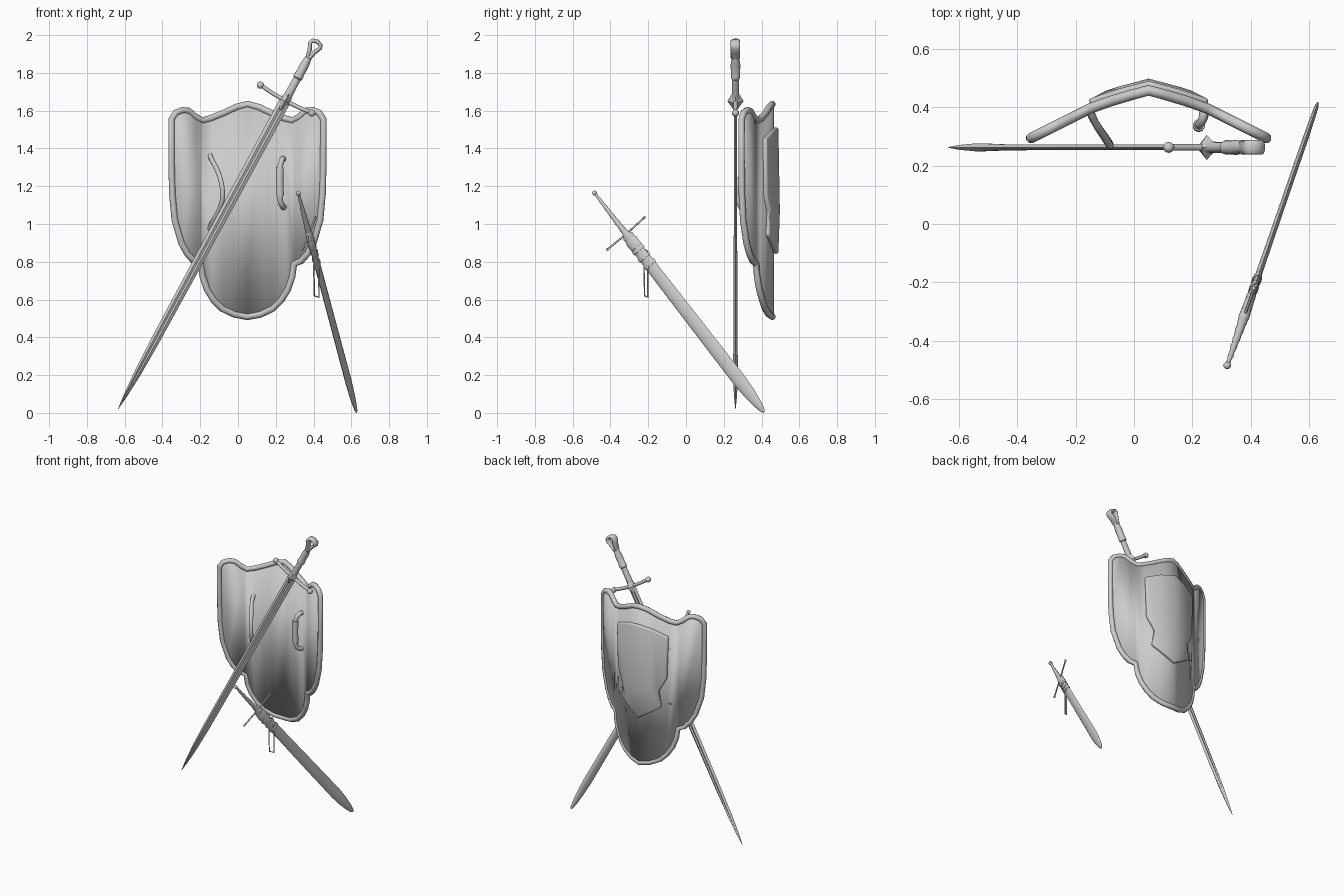
import bpy, bmesh, math
from mathutils import Matrix, Vector

if "Cube" in bpy.data.objects:
    bpy.data.objects.remove(bpy.data.objects["Cube"])

CX = 0.05                                   # shield centre line
BENDS = [(0, .457), (.1, .430), (.19, .400), (.25, .370), (.42, .285)]


def shield_y(x):
    """Depth of the bent shield at a distance from its centre line."""
    d = min(abs(x - CX), .42)
    for (a, ya), (b, yb) in zip(BENDS, BENDS[1:]):
        if d <= b:
            return ya + (yb - ya) * (d - a) / (b - a)
    return BENDS[-1][1]


def mirror(half):
    """Closed outline from a half outline that starts and ends on the centre."""
    return [(CX + d, z) for d, z in half] + [(CX - d, z) for d, z in half[-2:0:-1]]


def finish(ob, angle=35):
    bpy.ops.object.select_all(action='DESELECT')
    ob.select_set(True)
    bpy.context.view_layer.objects.active = ob
    if ob.type == 'CURVE':
        bpy.ops.object.convert(target='MESH')
        ob = bpy.context.object
    bpy.ops.object.shade_smooth_by_angle(angle=math.radians(angle))
    return ob


def add_mesh(name, bm, mat=Matrix()):
    bmesh.ops.recalc_face_normals(bm, faces=bm.faces)
    me = bpy.data.meshes.new(name)
    bm.to_mesh(me)
    bm.free()
    ob = bpy.data.objects.new(name, me)
    bpy.context.collection.objects.link(ob)
    ob.matrix_world = mat
    return ob


def plate(name, outline, shift, thick, bevel, ridge=None):
    """Bent sheet cut from an outline in the xz plane."""
    bm = bmesh.new()
    bm.faces.new([bm.verts.new((x, 0, z)) for x, z in outline])
    cuts = [((CX + s * d, 0, 0), (1, 0, 0)) for d, _ in BENDS[:-1] for s in (1, -1)]
    if ridge:
        cuts.append(((0, 0, ridge), (0, 0, 1)))
    for co, no in cuts:
        bmesh.ops.bisect_plane(bm, geom=bm.verts[:] + bm.edges[:] + bm.faces[:],
                               plane_co=co, plane_no=no, dist=1e-4)
    for v in bm.verts:
        v.co.y = shield_y(v.co.x) + shift
        if ridge and abs(v.co.z - ridge) < .01:
            v.co.y += .008
    ob = add_mesh(name, bm)
    m = ob.modifiers.new("thickness", 'SOLIDIFY')
    m.thickness, m.offset = thick, 0
    if bevel:
        m = ob.modifiers.new("bevel", 'BEVEL')
        m.width, m.segments = bevel, 2
        m.angle_limit = math.radians(50)
    return finish(ob)


def tube(name, pts, r, mat=Matrix(), closed=False, smooth=False, res=3):
    cu = bpy.data.curves.new(name, 'CURVE')
    cu.dimensions = '3D'
    cu.bevel_depth, cu.bevel_resolution, cu.use_fill_caps = r, res, True
    if smooth:
        sp = cu.splines.new('BEZIER')
        sp.bezier_points.add(len(pts) - 1)
        for b, p in zip(sp.bezier_points, pts):
            b.co = p
            b.handle_left_type = b.handle_right_type = 'AUTO'
        sp.resolution_u = 5
    else:
        sp = cu.splines.new('POLY')
        sp.points.add(len(pts) - 1)
        for b, p in zip(sp.points, pts):
            b.co = (*p, 1)
    sp.use_cyclic_u = closed
    ob = bpy.data.objects.new(name, cu)
    bpy.context.collection.objects.link(ob)
    ob.matrix_world = mat
    return finish(ob, 50)


def loft(name, sections, profile, mat, angle=35):
    """Skin a unit profile through (z, half width, half thickness) sections."""
    bm = bmesh.new()
    rings = [[bm.verts.new((x * w, y * t, z)) for x, y in profile] for z, w, t in sections]
    n = len(profile)
    for a, b in zip(rings, rings[1:]):
        for i in range(n):
            bm.faces.new((a[i], a[(i + 1) % n], b[(i + 1) % n], b[i]))
    bm.faces.new(rings[0])
    bm.faces.new(rings[-1])
    return finish(add_mesh(name, bm, mat), angle)


def ball(name, co, r, mat):
    bm = bmesh.new()
    bmesh.ops.create_uvsphere(bm, u_segments=12, v_segments=8, radius=r,
                              matrix=Matrix.Translation(co))
    return finish(add_mesh(name, bm, mat), 50)


def sword_frame(tip, top, side):
    """Local z runs from tip to pommel, local x across the blade."""
    tip = Vector(tip)
    z = (Vector(top) - tip).normalized()
    x = Vector(side)
    x = (x - z * x.dot(z)).normalized()
    y = z.cross(x)
    return Matrix.Translation(tip) @ Matrix((x, y, z)).transposed().to_4x4()


def ngon(n):
    return [(math.cos(2 * math.pi * i / n), math.sin(2 * math.pi * i / n)) for i in range(n)]


ROUND = ngon(12)
DIAMOND = ngon(4)
FULLER = [(1, 0), (.4, 1), (0, .45), (-.4, 1), (-1, 0), (-.4, -1), (0, -.45), (.4, -1)]
LENS = [(1, 0), (.8, .6), (.3, 1), (-.3, 1), (-.8, .6), (-1, 0),
        (-.8, -.6), (-.3, -1), (.3, -1), (.8, -.6)]

# shield body, rim and raised back panel
half = [(0, 1.634), (.06, 1.618), (.13, 1.585), (.2, 1.557), (.24, 1.548), (.275, 1.568),
        (.31, 1.598), (.345, 1.602), (.38, 1.588), (.402, 1.555), (.402, 1.32), (.398, 1.16),
        (.385, 1.02), (.35, .9), (.32, .845), (.285, .805), (.248, .79), (.237, .72),
        (.215, .655), (.18, .598), (.135, .553), (.07, .522), (0, .509)]
outline = mirror(half)
plate("shield_body", outline, 0, .02, 0)
tube("shield_rim", [(x, shield_y(x), z) for x, z in outline], .018, closed=True, res=2)
panel = [(0, 1.51), (.1, 1.49), (.2, 1.45), (.19, 1.15), (.14, 1.05), (.155, .94), (0, .84)]
plate("shield_back_panel", mirror(panel), .016, .032, .009, ridge=1.07)

# arm strap and hand grip on the front
tube("arm_strap", [(-.15, .40, 1.37), (-.143, .37, 1.35), (-.10, .295, 1.26), (-.082, .268, 1.17),
                   (-.09, .285, 1.10), (-.14, .36, 1.0), (-.155, .40, .96)], .013, smooth=True)
tube("hand_grip_bar", [(.24, .405, 1.34), (.235, .36, 1.342), (.222, .338, 1.30), (.222, .335, 1.20),
                       (.225, .342, 1.12), (.238, .365, 1.092), (.245, .40, 1.09)], .015, smooth=True)
tube("hand_grip_wrap", [(.222, .338, 1.30), (.221, .335, 1.25), (.221, .335, 1.2), (.223, .338, 1.15)], .021)

# long sword leaning across the shield
L = sword_frame((-.635, .262, .02), (.43, .262, 1.985), (1, 0, 0))
loft("long_blade", [(0, .001, .001), (.08, .010, .008), (.22, .019, .014), (.42, .024, .010),
                    (1.2, .028, .009), (1.86, .030, .009)], FULLER, L, 15)
loft("long_guard_block", [(1.80, .010, .008), (1.855, .032, .043), (1.90, .02, .018)], DIAMOND, L)
tube("long_guard_bar", [(-.155, 0, 1.868), (-.08, 0, 1.86), (0, 0, 1.857),
                        (.08, 0, 1.86), (.155, 0, 1.868)], .0115, L)
for s, side in ((-1, "left"), (1, "right")):
    ball("long_guard_knob_" + side, (s * .155, 0, 1.867), .019, L)
loft("long_grip", [(1.87, .022, .020), (1.99, .020, .018), (1.995, .026, .025), (2.015, .026, .025),
                   (2.02, .023, .024), (2.07, .024, .026), (2.13, .016, .018)], ROUND, L)
tube("long_pommel_loop", [(-.008, 0, 2.12), (-.014, 0, 2.155), (-.03, 0, 2.19), (-.024, 0, 2.206),
                          (0, 0, 2.213), (.024, 0, 2.206), (.03, 0, 2.19), (.014, 0, 2.155),
                          (.008, 0, 2.12)], .012, L @ Matrix.Diagonal((1, 2.1, 1, 1)), closed=True)

# short sword in its scabbard
S = sword_frame((.628, .413, .004), (.315, -.495, 1.178), (.326, .945, 0))
loft("scabbard", [(0, .006, .003), (.015, .014, .006), (.06, .024, .008), (.13, .033, .009),
                  (.22, .038, .010), (.6, .036, .010), (1.0, .033, .011), (1.13, .031, .012)], LENS, S)
for i, t in enumerate((1.0, 1.05, 1.10)):
    loft(f"scabbard_band_{i}", [(t, .036, .014), (t + .012, .038, .016), (t + .024, .036, .014)], LENS, S)
loft("scabbard_throat", [(1.125, .034, .015), (1.17, .037, .017), (1.185, .03, .014)], LENS, S)
loft("short_guard_block", [(1.17, .030, .012), (1.20, .033, .018), (1.225, .018, .018),
                           (1.25, .014, .014)], ROUND, S)
tube("short_guard_bar", [(-.135, 0, 1.222), (0, 0, 1.218), (.135, 0, 1.222)], .005, S)
for s, side in ((-1, "lower"), (1, "upper")):
    ball("short_guard_knob_" + side, (s * .134, 0, 1.222), .007, S)
grip = [(1.23, .015, .015)]
for i in range(5):
    t, r = 1.25 + i * .048, .017 - i * .0018
    grip += [(t, r, r), (t + .024, r - .003, r - .003)]
loft("short_grip", grip + [(1.49, .008, .008)], ROUND, S)
ball("short_pommel", (0, 0, 1.498), .013, S)

# hanging carry loop
tube("carry_loop", [(.402, -.225, .87), (.402, -.222, .74), (.404, -.219, .62), (.428, -.202, .612),
                    (.428, -.202, .75), (.42, -.207, .86)], .004, closed=True, res=1)
